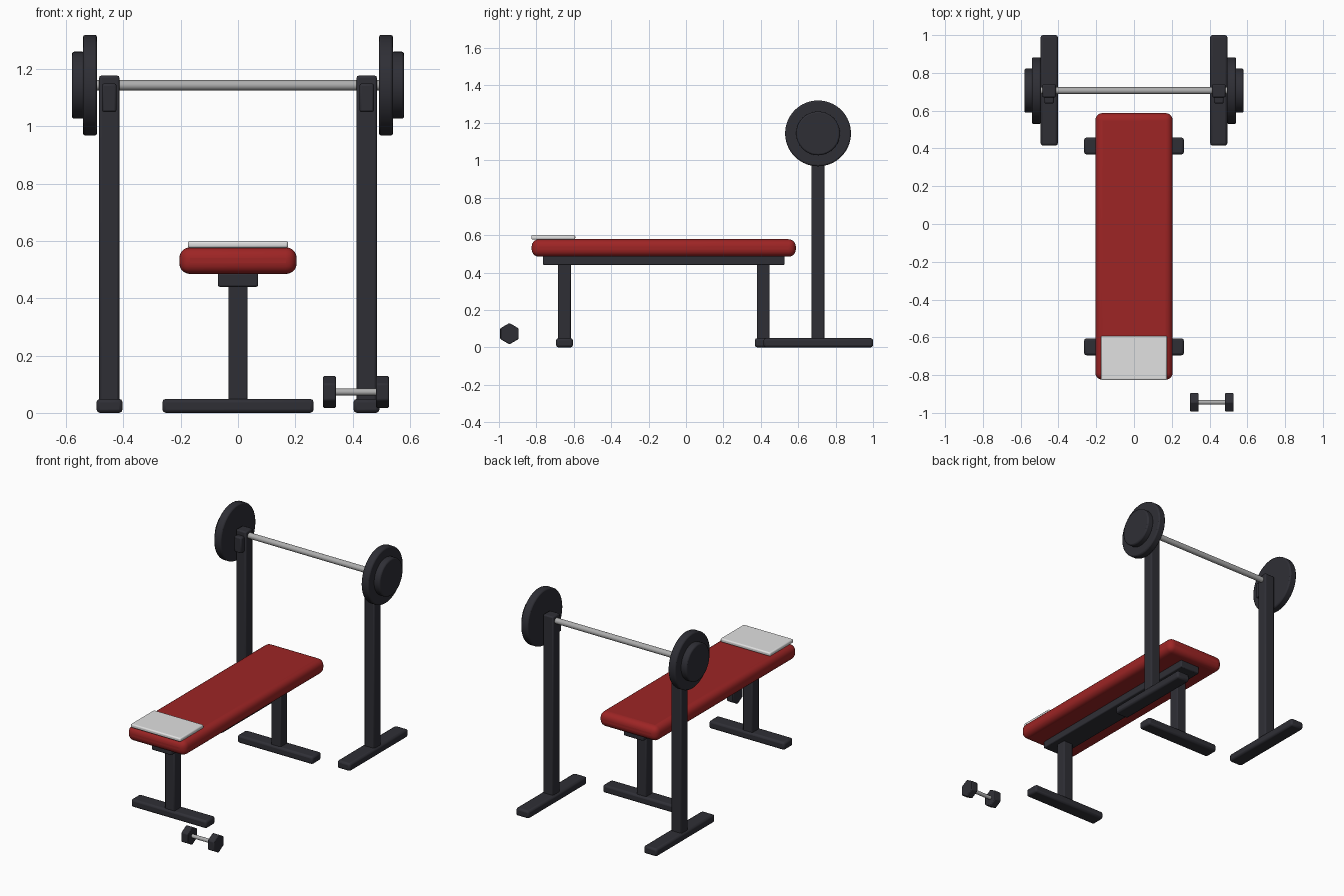
import bpy, bmesh, math
from mathutils import Matrix

if "Cube" in bpy.data.objects:
    bpy.data.objects.remove(bpy.data.objects["Cube"])


def material(name, rgb):
    m = bpy.data.materials.new(name)
    m.diffuse_color = (*rgb, 1)
    m.use_nodes = True
    m.node_tree.nodes["Principled BSDF"].inputs["Base Color"].default_value = m.diffuse_color
    return m


RED = material("red vinyl", (0.34, 0.018, 0.018))
DARK = material("dark steel", (0.028, 0.028, 0.036))
CHROME = material("grey chrome", (0.42, 0.42, 0.42))
TOWEL = material("white towel", (0.75, 0.75, 0.75))


def finish(name, bm, mat, bevel, segments):
    me = bpy.data.meshes.new(name)
    bm.to_mesh(me)
    bm.free()
    me.materials.append(mat)
    ob = bpy.data.objects.new(name, me)
    bpy.context.collection.objects.link(ob)
    if bevel:
        mod = ob.modifiers.new("bevel", 'BEVEL')
        mod.width, mod.segments = bevel, segments
        mod.limit_method, mod.angle_limit = 'ANGLE', math.radians(40)
    bpy.ops.object.select_all(action='DESELECT')
    ob.select_set(True)
    bpy.context.view_layer.objects.active = ob
    bpy.ops.object.shade_smooth_by_angle(angle=math.radians(35))
    return ob


def box(name, x, y, z, mat, bevel=0.006, segments=2):
    """Box from (min, max) ranges."""
    bm = bmesh.new()
    bmesh.ops.create_cube(bm, size=1)
    r = (x, y, z)
    for v in bm.verts:
        v.co = [(a + b) / 2 + c * (b - a) for (a, b), c in zip(r, v.co)]
    return finish(name, bm, mat, bevel, segments)


def rod(name, x0, x1, y, z, radius, mat, sides=48, bevel=0.0):
    """Cylinder along x."""
    bm = bmesh.new()
    m = (Matrix.Translation(((x0 + x1) / 2, y, z))
         @ Matrix.Rotation(math.pi / 2, 4, 'Y') @ Matrix.Rotation(math.pi / 2, 4, 'Z'))
    bmesh.ops.create_cone(bm, cap_ends=True, segments=sides, radius1=radius,
                          radius2=radius, depth=x1 - x0, matrix=m)
    return finish(name, bm, mat, bevel, 2)


# Bench pad, towel and rail
box("bench_pad", (-0.205, 0.205), (-0.825, 0.587), (0.485, 0.578), RED, 0.038, 5)
box("towel", (-0.175, 0.175), (-0.827, -0.592), (0.576, 0.60), TOWEL, 0.008, 3)
box("bench_rail", (-0.07, 0.07), (-0.765, 0.527), (0.44, 0.488), DARK)

# Bench legs and cross feet
for name, y in (("front", -0.65), ("rear", 0.413)):
    box(name + "_leg", (-0.034, 0.034), (y - 0.034, y + 0.034), (0.03, 0.45), DARK)
    box(name + "_foot", (-0.264, 0.264), (y - 0.045, y + 0.045), (0, 0.049), DARK, 0.012)

# Rack: uprights, feet, bar cups and weight plates on both sides
BY, BZ = 0.706, 1.144
for name, s in (("left", -1), ("right", 1)):
    def span(a, b):
        return tuple(sorted((s * a, s * b)))
    box(name + "_upright", span(0.414, 0.485), (0.67, 0.74), (0.03, 1.178), DARK, 0.008)
    box(name + "_upright_foot", span(0.403, 0.494), (0.415, 1.0), (0, 0.049), DARK, 0.012)
    box(name + "_bar_cup", span(0.424, 0.475), (0.638, 0.675), (1.05, 1.15), DARK, 0.008)
    rod(name + "_large_plate", *span(0.492, 0.541), BY, BZ, 0.176, DARK, 64, 0.008)
    rod(name + "_small_plate", *span(0.535, 0.58), BY, BZ, 0.117, DARK, 64, 0.008)

# Barbell shaft
rod("barbell_shaft", -0.51, 0.51, BY, BZ, 0.018, CHROME, 32)

# Dumbbell on the floor with hexagonal heads
DY, DZ = -0.944, 0.073
rod("dumbbell_handle", 0.30, 0.525, DY, DZ, 0.012, CHROME, 24)
for name, x in (("left", 0.297), ("right", 0.482)):
    rod("dumbbell_" + name + "_head", x, x + 0.045, DY, DZ, 0.057, DARK, 6, 0.005)
